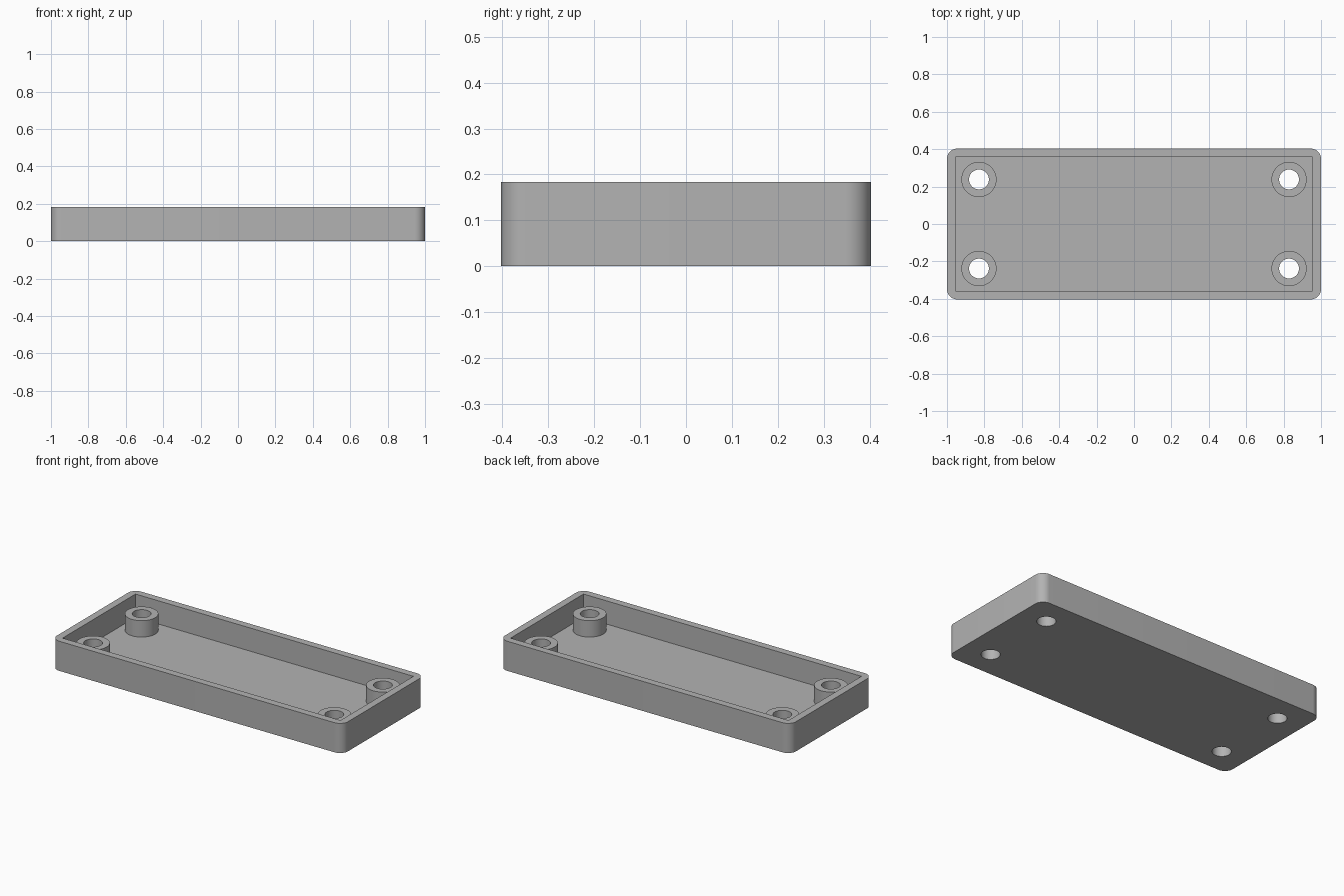
import bpy
import bmesh
from math import radians
from mathutils import Matrix

if "Cube" in bpy.data.objects:
    bpy.data.objects.remove(bpy.data.objects["Cube"], do_unlink=True)

LENGTH, WIDTH, HEIGHT = 2.0, 0.806, 0.184
WALL, FLOOR, CORNER = 0.045, 0.04, 0.055
BOSS_TOP, BOSS_R, HOLE_R = 0.142, 0.094, 0.053
BOSS_X, BOSS_Y = 0.829, 0.238

grey = bpy.data.materials.new("grey_plastic")
grey.use_nodes = True
grey.diffuse_color = (0.45, 0.45, 0.45, 1)
grey.node_tree.nodes["Principled BSDF"].inputs["Base Color"].default_value = grey.diffuse_color


def make_object(name, bm):
    mesh = bpy.data.meshes.new(name)
    bm.to_mesh(mesh)
    bm.free()
    mesh.materials.append(grey)
    obj = bpy.data.objects.new(name, mesh)
    bpy.context.collection.objects.link(obj)
    return obj


def block(name, sx, sy, z0, z1, radius=0):
    """Box between two heights, with optionally rounded upright edges."""
    bm = bmesh.new()
    bmesh.ops.create_cube(bm, size=1, matrix=Matrix.Translation((0, 0, (z0 + z1) / 2))
                          @ Matrix.Diagonal((sx, sy, z1 - z0, 1)))
    if radius:
        upright = [e for e in bm.edges if abs(e.verts[0].co.z - e.verts[1].co.z) > 0.01]
        bmesh.ops.bevel(bm, geom=upright, offset=radius, segments=12,
                        profile=0.5, affect='EDGES')
    return make_object(name, bm)


def four_cylinders(name, radius, z0, z1):
    """One upright cylinder at each of the four screw positions."""
    bm = bmesh.new()
    for sx in (-1, 1):
        for sy in (-1, 1):
            bmesh.ops.create_cone(
                bm, cap_ends=True, segments=64, radius1=radius, radius2=radius,
                depth=z1 - z0,
                matrix=Matrix.Translation((sx * BOSS_X, sy * BOSS_Y, (z0 + z1) / 2)))
    return make_object(name, bm)


def combine(target, tool, operation):
    """Apply a boolean and discard the tool object."""
    mod = target.modifiers.new(operation.lower(), 'BOOLEAN')
    mod.object, mod.operation, mod.solver = tool, operation, 'EXACT'
    bpy.context.view_layer.update()
    evaluated = target.evaluated_get(bpy.context.evaluated_depsgraph_get())
    mesh = bpy.data.meshes.new_from_object(evaluated)
    target.modifiers.clear()
    target.data = mesh
    bpy.data.objects.remove(tool, do_unlink=True)


# Rounded tray with a square-cornered cavity
tray = block("tray", LENGTH, WIDTH, 0, HEIGHT, CORNER)
cavity = block("cavity", LENGTH - 2 * WALL, WIDTH - 2 * WALL, FLOOR, HEIGHT + 0.1)
combine(tray, cavity, 'DIFFERENCE')

# Screw bosses rising from the floor, drilled right through
combine(tray, four_cylinders("bosses", BOSS_R, FLOOR / 2, BOSS_TOP), 'UNION')
combine(tray, four_cylinders("holes", HOLE_R, -0.1, HEIGHT + 0.1), 'DIFFERENCE')

bpy.ops.object.select_all(action='DESELECT')
tray.select_set(True)
bpy.context.view_layer.objects.active = tray
bpy.ops.object.shade_smooth_by_angle(angle=radians(30))
